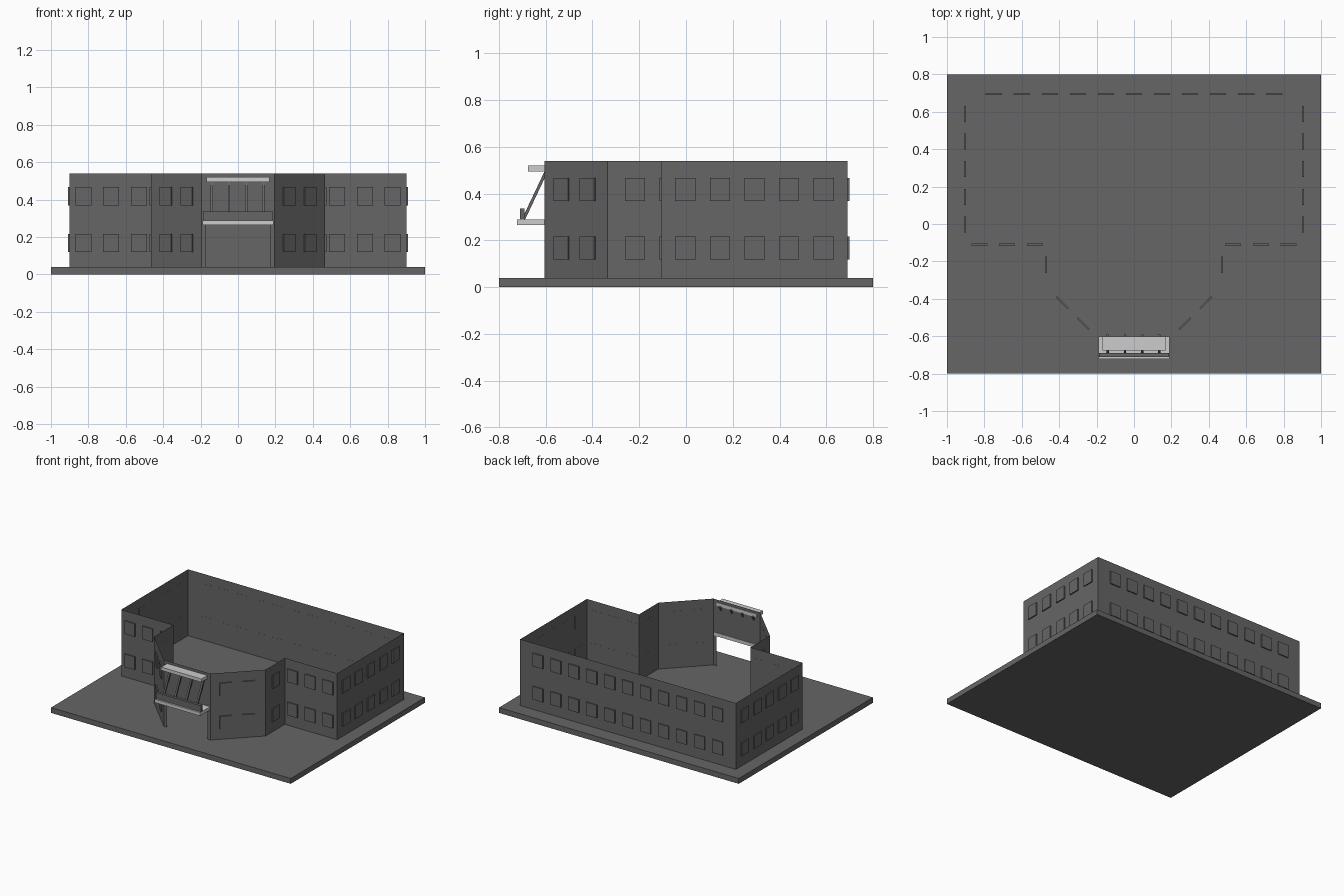
import bpy, bmesh, math
from mathutils import Vector, Matrix

if "Cube" in bpy.data.objects:
    bpy.data.objects.remove(bpy.data.objects["Cube"])


def material(name, v):
    m = bpy.data.materials.new(name)
    m.diffuse_color = (v, v, v, 1)
    m.use_nodes = True
    m.node_tree.nodes["Principled BSDF"].inputs["Base Color"].default_value = m.diffuse_color
    return m


DARK = material("dark_grey", 0.133)
LIGHT = material("light_grey", 0.604)


def finish(name, bm, mat):
    me = bpy.data.meshes.new(name)
    bm.to_mesh(me)
    bm.free()
    me.materials.append(mat)
    ob = bpy.data.objects.new(name, me)
    bpy.context.collection.objects.link(ob)
    return ob


def add_box(bm, centre, size, rot=None):
    mat = Matrix.Translation(centre)
    if rot:
        mat = mat @ rot
    bmesh.ops.create_cube(bm, size=1, matrix=mat @ Matrix.Diagonal((*size, 1)))


def box(name, lo, hi, mat):
    lo, hi = Vector(lo), Vector(hi)
    bm = bmesh.new()
    add_box(bm, (lo + hi) / 2, hi - lo)
    return finish(name, bm, mat)


Z0, Z1 = 0.04, 0.54

# Ground slab
box("base_slab", (-1, -0.8, 0), (1, 0.8, Z0), DARK)

# Roofless walls: thin sheets following the floor plan, counter-clockwise
half = [(0.195, -0.605), (0.465, -0.335), (0.465, -0.105), (0.9, -0.105), (0.9, 0.69)]
plan = half + [(-x, y) for x, y in reversed(half)]
bm = bmesh.new()


def sheet(a, b, z0=Z0, z1=Z1):
    bm.faces.new([bm.verts.new(p) for p in
                  ((*a, z0), (*b, z0), (*b, z1), (*a, z1))])


for a, b in zip(plan, plan[1:]):
    sheet(a, b)

# Front wall with the wide entrance opening
FY, DX, DZ = -0.605, 0.17, 0.267
sheet((-0.195, FY), (-DX, FY), Z0, DZ)
sheet((DX, FY), (0.195, FY), Z0, DZ)
sheet((-0.195, FY), (0.195, FY), DZ, Z1)
bmesh.ops.remove_doubles(bm, verts=bm.verts, dist=0.0005)
finish("walls", bm, DARK)

# Windows: plates on two storeys, given as (x, y, outward angle)
spots = [(-0.75 + 0.15 * i, 0.69, 90) for i in range(11)]
for s in (1, -1):
    side = 0 if s == 1 else 180
    spots += [(s * 0.9, -0.003 + 0.148 * i, side) for i in range(5)]
    spots += [(s * (0.53 + 0.148 * i), -0.105, -90) for i in range(3)]
    spots += [(s * 0.465, -0.218, side)]
    spots += [(s * x, x - 0.8, -45 if s == 1 else -135) for x in (0.27, 0.382)]
bm = bmesh.new()
for x, y, deg in spots:
    rot = Matrix.Rotation(math.radians(deg), 4, 'Z')
    out = rot @ Vector((0.004, 0, 0))
    for z in (0.168, 0.418):
        add_box(bm, Vector((x, y, z)) + out, (0.0095, 0.086, 0.098), rot)
finish("windows", bm, DARK)

# Balcony slab, parapet and upper canopy
box("balcony_slab", (-0.19, -0.722, 0.265), (0.19, -0.602, 0.29), LIGHT)
box("balcony_parapet", (-0.188, -0.71, 0.29), (0.188, -0.69, 0.337), DARK)
box("canopy", (-0.168, -0.675, 0.495), (0.168, -0.602, 0.52), LIGHT)

# Four sloping struts between balcony and canopy
p, q = Vector((0, -0.695, 0.29)), Vector((0, -0.597, 0.497))
tilt = (q - p).to_track_quat('Z', 'X').to_matrix().to_4x4()
bm = bmesh.new()
for x in (-0.14, -0.048, 0.044, 0.136):
    add_box(bm, (p + q) / 2 + Vector((x, 0, 0)), (0.013, 0.013, (q - p).length), tilt)
finish("canopy_struts", bm, DARK)
